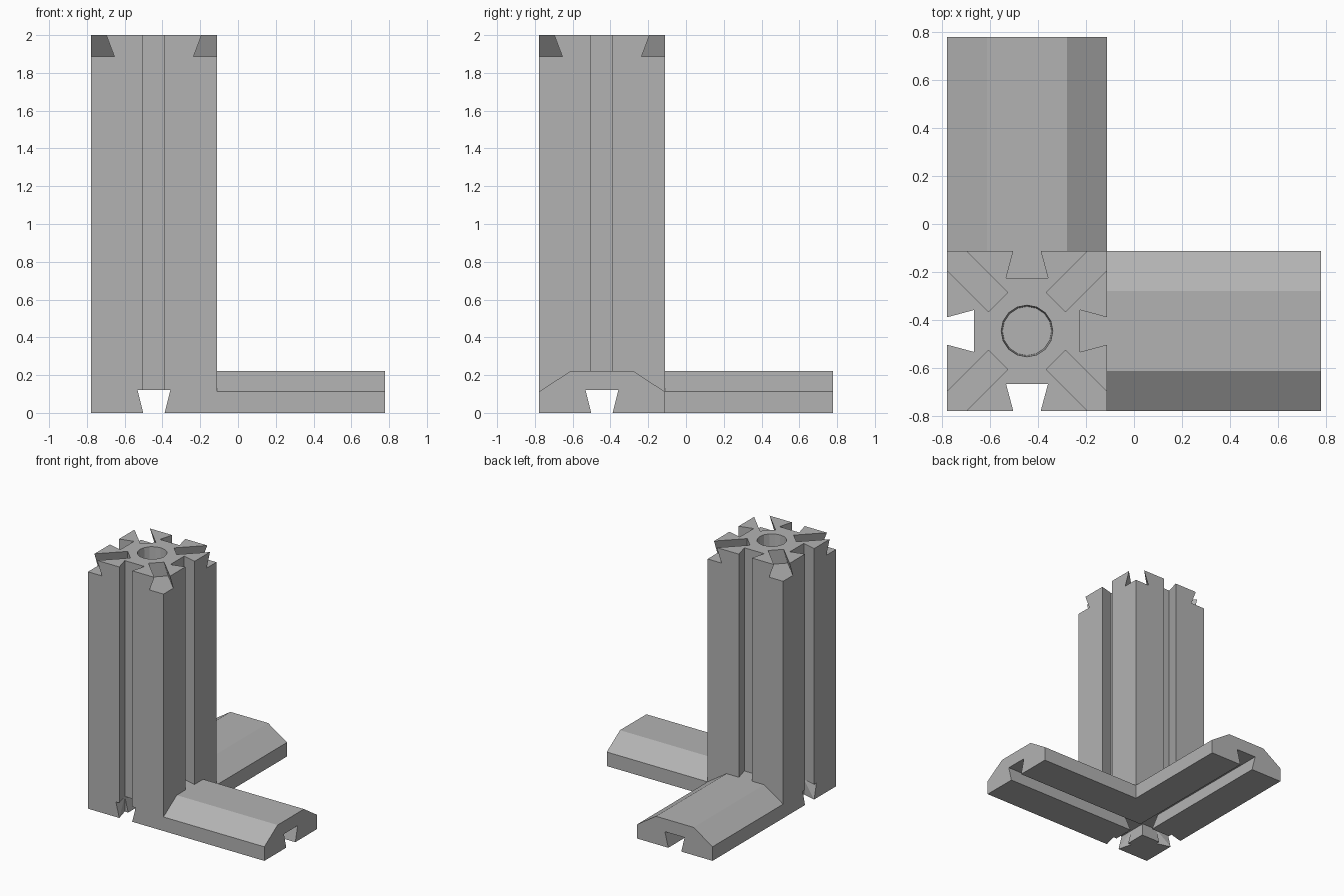
import bpy, bmesh
from math import pi
from mathutils import Matrix, Vector

if "Cube" in bpy.data.objects:
    bpy.data.objects.remove(bpy.data.objects["Cube"])

C = -0.445            # column centre in x and y
HALF = 0.333          # half width of column and rails
END = 0.777           # far end of the rails
NECK, ROOT, DEPTH = 0.057, 0.087, 0.112   # dovetail slot section

grey = bpy.data.materials.new("plain_grey")
grey.use_nodes = True
colour = (0.45, 0.45, 0.45, 1)
grey.diffuse_color = colour
grey.node_tree.nodes["Principled BSDF"].inputs["Base Color"].default_value = colour


def prism(name, profile, length, matrix):
    """Extrude an (x, y) profile along z, then place it."""
    bm = bmesh.new()
    face = bm.faces.new([bm.verts.new((x, y, 0)) for x, y in profile])
    top = bmesh.ops.extrude_face_region(bm, geom=[face])["geom"]
    bmesh.ops.translate(bm, vec=(0, 0, length),
                        verts=[v for v in top if isinstance(v, bmesh.types.BMVert)])
    bmesh.ops.transform(bm, matrix=matrix, verts=bm.verts)
    bmesh.ops.recalc_face_normals(bm, faces=bm.faces)
    return finish(name, bm)


def finish(name, bm):
    mesh = bpy.data.meshes.new(name)
    bm.to_mesh(mesh)
    bm.free()
    mesh.materials.append(grey)
    obj = bpy.data.objects.new(name, mesh)
    bpy.context.collection.objects.link(obj)
    return obj


def combine(target, tool, operation):
    mod = target.modifiers.new(operation, "BOOLEAN")
    mod.operation, mod.solver, mod.object = operation, "EXACT", tool
    bpy.context.view_layer.update()
    result = target.evaluated_get(bpy.context.evaluated_depsgraph_get())
    mesh = bpy.data.meshes.new_from_object(result)
    target.modifiers.clear()
    target.data = mesh
    bpy.data.objects.remove(tool)


def along(direction, up, origin):
    """Frame with profile y pointing up and extrusion along direction."""
    z, y = Vector(direction).normalized(), Vector(up)
    x = y.cross(z)
    return Matrix.Translation(origin) @ Matrix((x, y, z)).transposed().to_4x4()


def dovetail(depth, lip=0.0):
    """Slot section opening at y = 0, widening inwards."""
    slot = [(-NECK, 0), (-ROOT, depth), (ROOT, depth), (NECK, 0)]
    return slot + [(NECK, -lip), (-NECK, -lip)]


# Square column with a dovetail slot in the middle of each side
section = []
for i in range(4):
    turn = Matrix.Rotation(i * pi / 2, 2)
    side = [(-HALF, -HALF), (-NECK, -HALF), (-ROOT, DEPTH - HALF),
            (ROOT, DEPTH - HALF), (NECK, -HALF)]
    section += [tuple(turn @ Vector(p)) for p in side]
bracket = prism("corner_bracket", section, 2.0, Matrix.Translation((C, C, 0)))

# Two bevelled foot rails, rooted inside the column
rail = [(-HALF, 0), (HALF, 0), (HALF, 0.112), (0.166, 0.222),
        (-0.166, 0.222), (-HALF, 0.112)]
for name, d in (("side_rail", Vector((1, 0, 0))), ("back_rail", Vector((0, 1, 0)))):
    start = Vector((C, C, 0)) + d * 0.15
    foot = prism(name, rail, END - C - 0.15, along(d, (0, 0, 1), start))
    combine(bracket, foot, "UNION")

# Crossing dovetail channels under the rails and column
for d in (Vector((1, 0, 0)), Vector((0, 1, 0))):
    start = Vector((C, C, 0)) - d * 0.5
    channel = prism("channel_cutter", dovetail(0.12, 0.05), 2.0,
                    along(d, (0, 0, 1), start))
    combine(bracket, channel, "DIFFERENCE")

# Diagonal dovetail slots in the top corners
for sx in (-1, 1):
    for sy in (-1, 1):
        d = Vector((sx, sy, 0)).normalized()
        slot = prism("corner_slot_cutter", dovetail(DEPTH, 0.05), 0.5,
                     along(d, (0, 0, -1), Vector((C, C, 2)) + d * 0.17))
        combine(bracket, slot, "DIFFERENCE")

# Slightly tapered round socket in the top
bm = bmesh.new()
bmesh.ops.create_cone(bm, cap_ends=True, segments=16, radius1=0.102, radius2=0.112,
                      depth=0.2, matrix=Matrix.Translation((C, C, 1.99)))
combine(bracket, finish("socket_cutter", bm), "DIFFERENCE")
